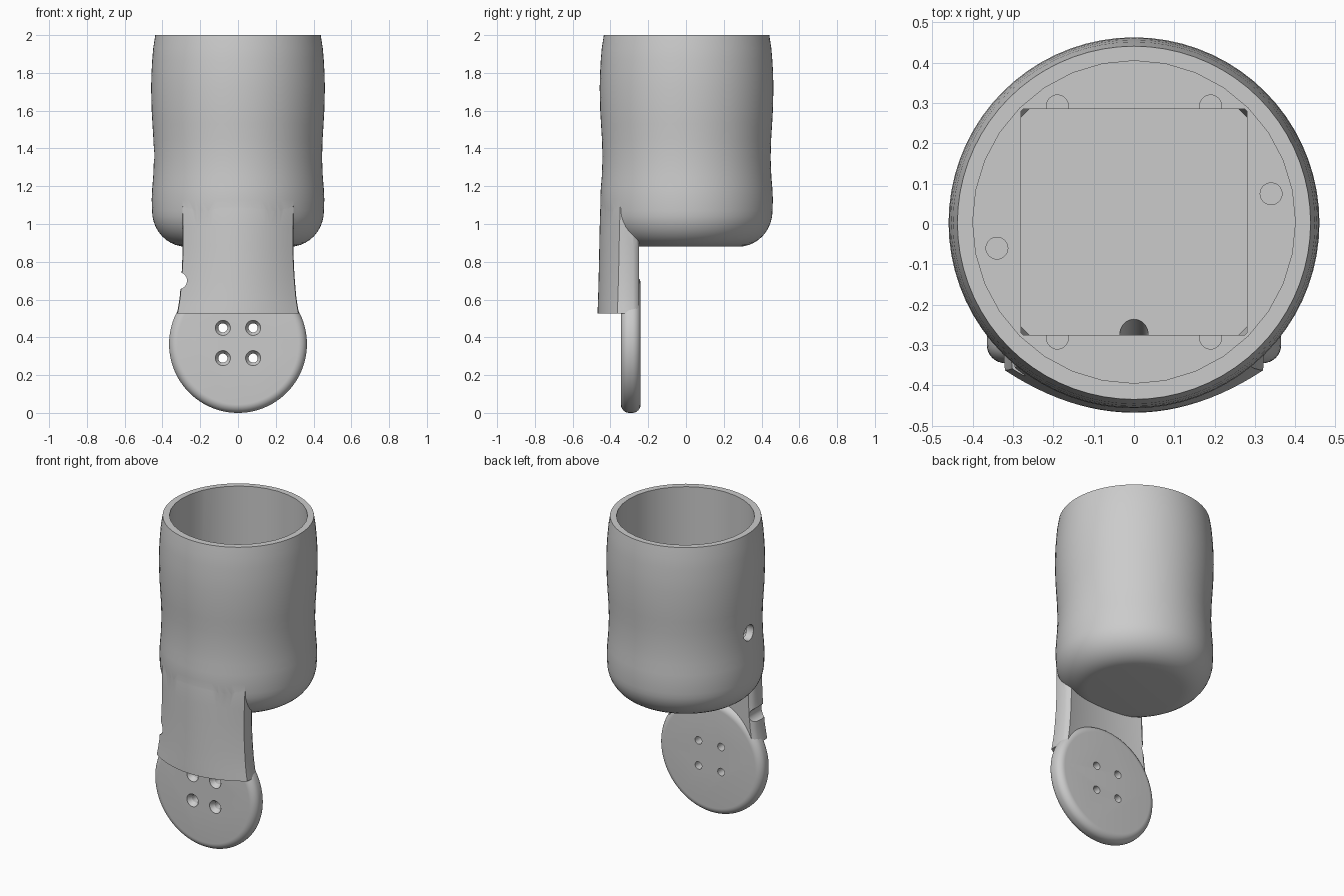
import bpy, bmesh, math
from mathutils import Vector

cube = bpy.data.objects.get("Cube")
if cube:
    bpy.data.objects.remove(cube, do_unlink=True)

grey = bpy.data.materials.new("plain grey")
grey.use_nodes = True
grey.diffuse_color = (0.6, 0.6, 0.6, 1)
grey.node_tree.nodes["Principled BSDF"].inputs["Base Color"].default_value = (0.6, 0.6, 0.6, 1)


def loft(name, rings):
    """Skin a list of equal-length rings and cap both ends."""
    bm = bmesh.new()
    loops = [[bm.verts.new(p) for p in ring] for ring in rings]
    n = len(loops[0])
    for a, b in zip(loops, loops[1:]):
        for i in range(n):
            j = (i + 1) % n
            bm.faces.new((a[i], a[j], b[j], b[i]))
    bm.faces.new(loops[0])
    bm.faces.new(loops[-1])
    bmesh.ops.recalc_face_normals(bm, faces=bm.faces)
    mesh = bpy.data.meshes.new(name)
    bm.to_mesh(mesh)
    bm.free()
    mesh.materials.append(grey)
    obj = bpy.data.objects.new(name, mesh)
    bpy.context.collection.objects.link(obj)
    return obj


def lathe(name, base, axis, profile, segments=72):
    """Revolve (distance along axis, radius) pairs about an axis."""
    axis = Vector(axis).normalized()
    u = axis.orthogonal().normalized()
    v = axis.cross(u)
    rings = []
    for d, r in profile:
        centre = Vector(base) + axis * d
        rings.append([centre + r * (math.cos(t) * u + math.sin(t) * v)
                      for t in (math.tau * i / segments for i in range(segments))])
    return loft(name, rings)


def rod(start, end, radius):
    axis = Vector(end) - Vector(start)
    return lathe("cutter", start, axis, [(0, radius), (axis.length, radius)], 32)


def combine(target, tool, operation="DIFFERENCE"):
    mod = target.modifiers.new("combine", "BOOLEAN")
    mod.operation = operation
    mod.solver = "EXACT"
    mod.object = tool
    bpy.context.view_layer.update()
    activate(target)
    bpy.ops.object.modifier_apply(modifier=mod.name)
    bpy.data.objects.remove(tool, do_unlink=True)


def activate(obj):
    bpy.ops.object.select_all(action="DESELECT")
    obj.select_set(True)
    bpy.context.view_layer.objects.active = obj


# Cup: rounded bottom edge and gently waisted wall
fillet = [(1.07 - 0.19 * math.cos(a), 0.275 + 0.18 * math.sin(a))
          for a in (math.pi / 2 * i / 10 for i in range(11))]
wall = [(1.13, 0.457), (1.19, 0.454), (1.25, 0.449), (1.35, 0.445), (1.45, 0.448),
        (1.53, 0.453), (1.6, 0.457), (1.72, 0.46), (1.8, 0.458), (1.87, 0.454),
        (1.93, 0.449), (2.0, 0.438)]
cup = lathe("cup_with_strap", (0, 0.003, 0), (0, 0, 1), fillet + wall)


# Strap: bowed front, rounded sides, slightly hollow back
def strap_ring(z, w, front):
    ts = [i / 12 for i in range(-12, 13)]
    bow = [Vector((w * t, front + 0.105 * t * t, z)) for t in ts]
    right = [Vector((w + 0.003, -0.33, z)), Vector((w, -0.28, z)), Vector((w - 0.01, -0.26, z))]
    back = [Vector(((w - 0.025) * t, -0.275 + 0.027 * t * t, z)) for t in reversed(ts)]
    left = [Vector((-p.x, p.y, z)) for p in reversed(right)]
    return bow + right + back + left


strap = loft("strap", [strap_ring(*s) for s in (
    (0.525, 0.32, -0.468), (0.57, 0.312, -0.467), (0.62, 0.305, -0.465), (0.7, 0.298, -0.463),
    (0.78, 0.293, -0.461), (0.88, 0.29, -0.459), (0.98, 0.291, -0.457), (1.08, 0.293, -0.454),
    (1.14, 0.29, -0.448), (1.2, 0.28, -0.438))])
combine(cup, strap, "UNION")

# Round cavity
FLOOR = 1.25
combine(cup, rod((0, 0.005, FLOOR), (0, 0.005, 2.2), 0.4))


# Square pocket in the floor, with tapered corner chamfers
def square_ring(z, chamfer, h=0.28):
    pts = []
    for sx, sy in ((1, 1), (-1, 1), (-1, -1), (1, -1)):
        pair = [(sx * h, sy * (h - chamfer)), (sx * (h - chamfer), sy * h)]
        pts += pair if sx * sy > 0 else pair[::-1]
    return [Vector((x, y + 0.005, z)) for x, y in pts]


combine(cup, loft("pocket", [square_ring(1.03, 0.02), square_ring(FLOOR + 0.05, 0.001)]))

# Screw holes in the floor
for x, y in ((-0.19, 0.293), (0.19, 0.293), (-0.19, -0.283), (0.19, -0.283),
             (-0.34, -0.06), (0.34, 0.075)):
    combine(cup, rod((x, y, FLOOR - 0.12), (x, y, FLOOR + 0.05), 0.027))

# Cable channel, side port and notch in the strap edge
combine(cup, rod((0, -0.268, 1.045), (0, -0.37, 0.75), 0.035))
combine(cup, rod((-0.6, 0, 1.37), (-0.3, 0, 1.37), 0.05))
combine(cup, rod((-0.315, -0.6, 0.7), (-0.315, -0.1, 0.7), 0.045))

# End disc with rounded rims
R, T, B = 0.365, 0.105, 0.045
arc = [math.pi / 2 * i / 8 for i in range(9)]
rim = [(B - B * math.cos(a), R - B + B * math.sin(a)) for a in arc]
rim += [(T - d, r) for d, r in reversed(rim)]
disc = lathe("end_disc", (0, -0.345, R), (0, 1, 0), rim, 96)

# Countersunk holes through the disc
for x in (-0.08, 0.08):
    for z in (0.29, 0.45):
        combine(disc, lathe("cutter", (x, -0.4, z), (0, 1, 0),
                            [(0, 0.04), (0.06, 0.04), (0.085, 0.024), (0.3, 0.024)], 32))

for obj in (cup, disc):
    activate(obj)
    bpy.ops.object.shade_smooth_by_angle(angle=math.radians(32))
